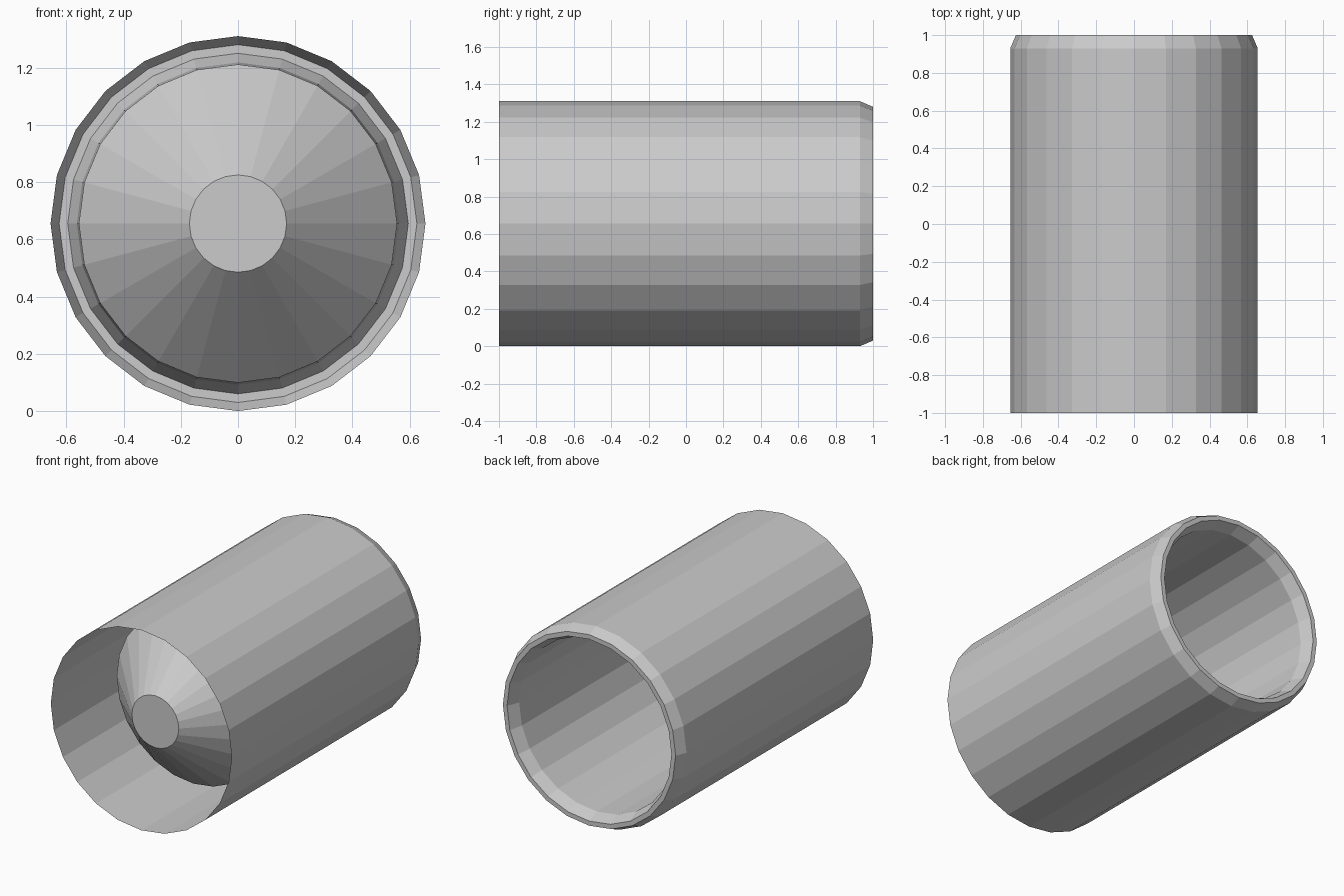
import bpy
import bmesh
from math import sin, cos, tau

cube = bpy.data.objects.get("Cube")
if cube:
    bpy.data.objects.remove(cube, do_unlink=True)

SIDES = 24
RADIUS = 0.655

grey = bpy.data.materials.new("light grey")
grey.use_nodes = True
grey.diffuse_color = (0.6, 0.6, 0.6, 1)
grey.node_tree.nodes["Principled BSDF"].inputs["Base Color"].default_value = (0.6, 0.6, 0.6, 1)


def lathe(name, profile, cap_end=False):
    """Turn a profile of (y, radius) points about the long axis."""
    bm = bmesh.new()
    rings = []
    for y, r in profile:
        angles = [tau * i / SIDES for i in range(SIDES)]
        rings.append([bm.verts.new((r * sin(a), y, RADIUS + r * cos(a))) for a in angles])
    for near, far in zip(rings, rings[1:]):
        for i in range(SIDES):
            j = (i + 1) % SIDES
            bm.faces.new((near[i], far[i], far[j], near[j]))
    if cap_end:
        bm.faces.new(rings[-1])
    bmesh.ops.recalc_face_normals(bm, faces=bm.faces)
    mesh = bpy.data.meshes.new(name)
    bm.to_mesh(mesh)
    bm.free()
    mesh.materials.append(grey)
    obj = bpy.data.objects.new(name, mesh)
    bpy.context.collection.objects.link(obj)
    return obj


# Thin outer casing, open at the front
lathe("outer_casing", [(-1, RADIUS), (0.93, RADIUS)])

# Bevelled rear rim, folding over into the bore
lathe("rear_rim", [(0.93, RADIUS), (1, 0.625), (1, 0.595), (0.92, 0.563)])

# Bore running forward from the rear rim
lathe("inner_tube", [(0.92, 0.563), (-0.46, 0.556)])

# Blunt cone closing the bore, set back inside the front opening
lathe("nose_cone", [(-0.46, 0.556), (-0.855, 0.17)], cap_end=True)
